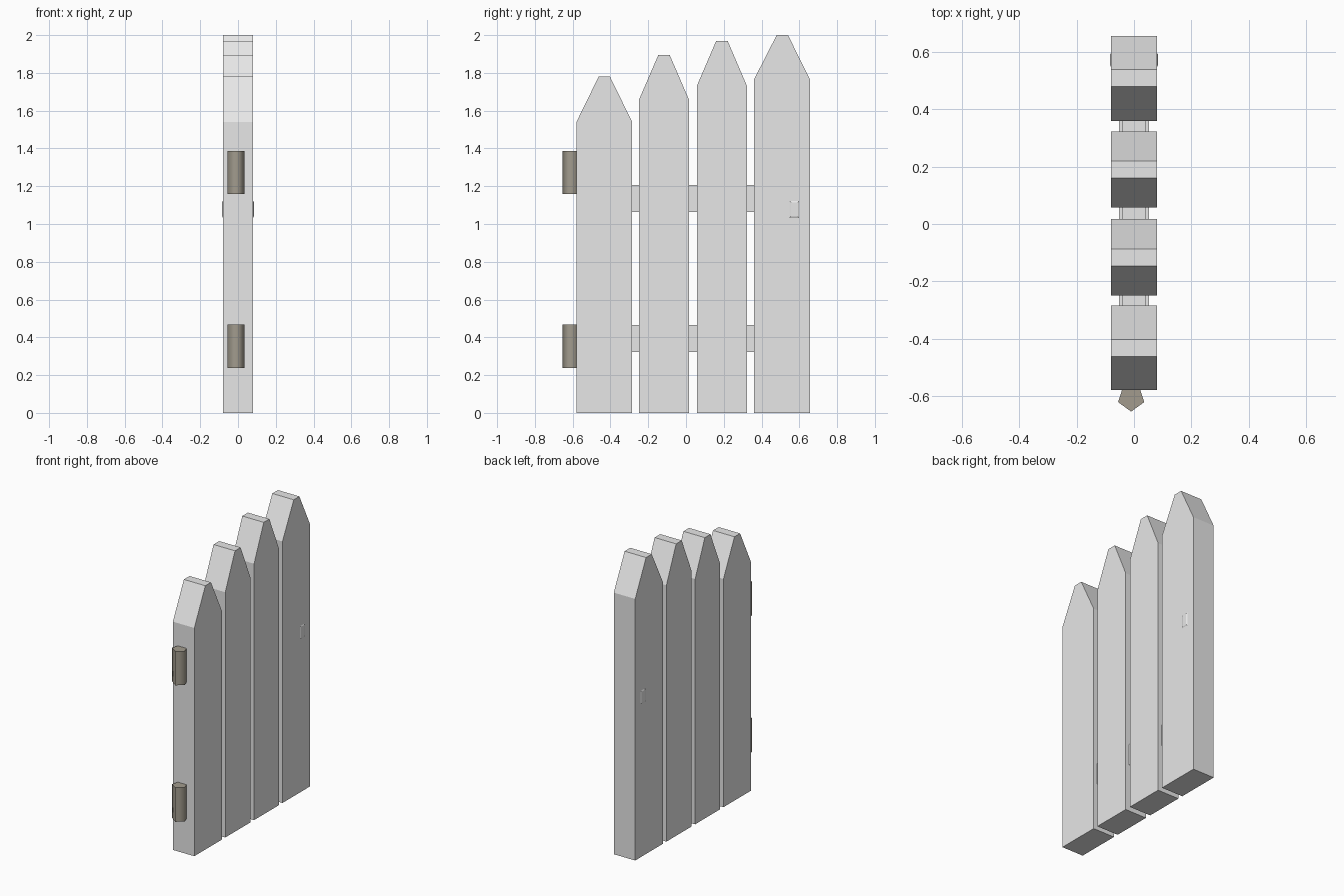
import bpy, bmesh, math

if "Cube" in bpy.data.objects:
    bpy.data.objects.remove(bpy.data.objects["Cube"])


def material(name, rgb):
    m = bpy.data.materials.new(name)
    m.diffuse_color = (*rgb, 1)
    m.use_nodes = True
    m.node_tree.nodes["Principled BSDF"].inputs["Base Color"].default_value = m.diffuse_color
    return m


GREY = material("pale grey", (0.8, 0.8, 0.8))
IRON = material("brownish iron", (0.36, 0.33, 0.27))


def loft(name, rings, mat):
    """Closed solid skinned through equal-length rings of points."""
    bm = bmesh.new()
    loops = [[bm.verts.new(p) for p in ring] for ring in rings]
    n = len(loops[0])
    for a, b in zip(loops, loops[1:]):
        for i in range(n):
            j = (i + 1) % n
            bm.faces.new((a[i], a[j], b[j], b[i]))
    bm.faces.new(loops[0])
    bm.faces.new(loops[-1])
    bmesh.ops.recalc_face_normals(bm, faces=bm.faces[:])
    me = bpy.data.meshes.new(name)
    bm.to_mesh(me)
    bm.free()
    ob = bpy.data.objects.new(name, me)
    bpy.context.collection.objects.link(ob)
    me.materials.append(mat)
    return ob


def rect(x, y0, y1, z0, z1):
    return [(x, y0, z0), (x, y1, z0), (x, y1, z1), (x, y0, z1)]


# Pickets: left, right, shoulder height, top height
pickets = [(-0.58, -0.285, 1.54, 1.78), (-0.25, 0.017, 1.655, 1.895),
           (0.057, 0.323, 1.73, 1.97), (0.36, 0.656, 1.765, 2.0)]
for k, (y0, y1, zs, zt) in enumerate(pickets):
    c = (y0 + y1) / 2
    if k == 3:
        c = 0.51
    prof = [(y0, 0), (y1, 0), (y1, zs), (c + 0.03, zt), (c - 0.03, zt), (y0, zs)]
    loft(f"picket_{k + 1}", [[(x, y, z) for y, z in prof] for x in (-0.08, 0.08)], GREY)

# Cross rails joining the pickets
for name, w, z0, z1 in (("lower_rail", 0.052, 0.322, 0.465), ("upper_rail", 0.04, 1.063, 1.207)):
    loft(name, [rect(x, -0.5, 0.58, z0, z1) for x in (-w, w)], GREY)

# Five-sided hinge barrels
for name, z0, z1 in (("lower_hinge", 0.237, 0.467), ("upper_hinge", 1.158, 1.387)):
    rings = [[(-0.01 + 0.048 * math.cos(a), -0.607 + 0.048 * math.sin(a), z)
              for a in (math.radians(-90 + 72 * i) for i in range(5))] for z in (z0, z1)]
    hinge = loft(name, rings, IRON)
    for p in hinge.data.polygons:
        p.use_smooth = len(p.vertices) == 4
    hinge.data.set_sharp_from_angle(angle=math.radians(80))

# Low bevelled latch plates on both faces
for name, s in (("latch_plate_right", 1), ("latch_plate_left", -1)):
    loft(name, [rect(s * 0.076, 0.54, 0.605, 1.025, 1.13),
                rect(s * 0.0835, 0.555, 0.592, 1.04, 1.115)], GREY)
